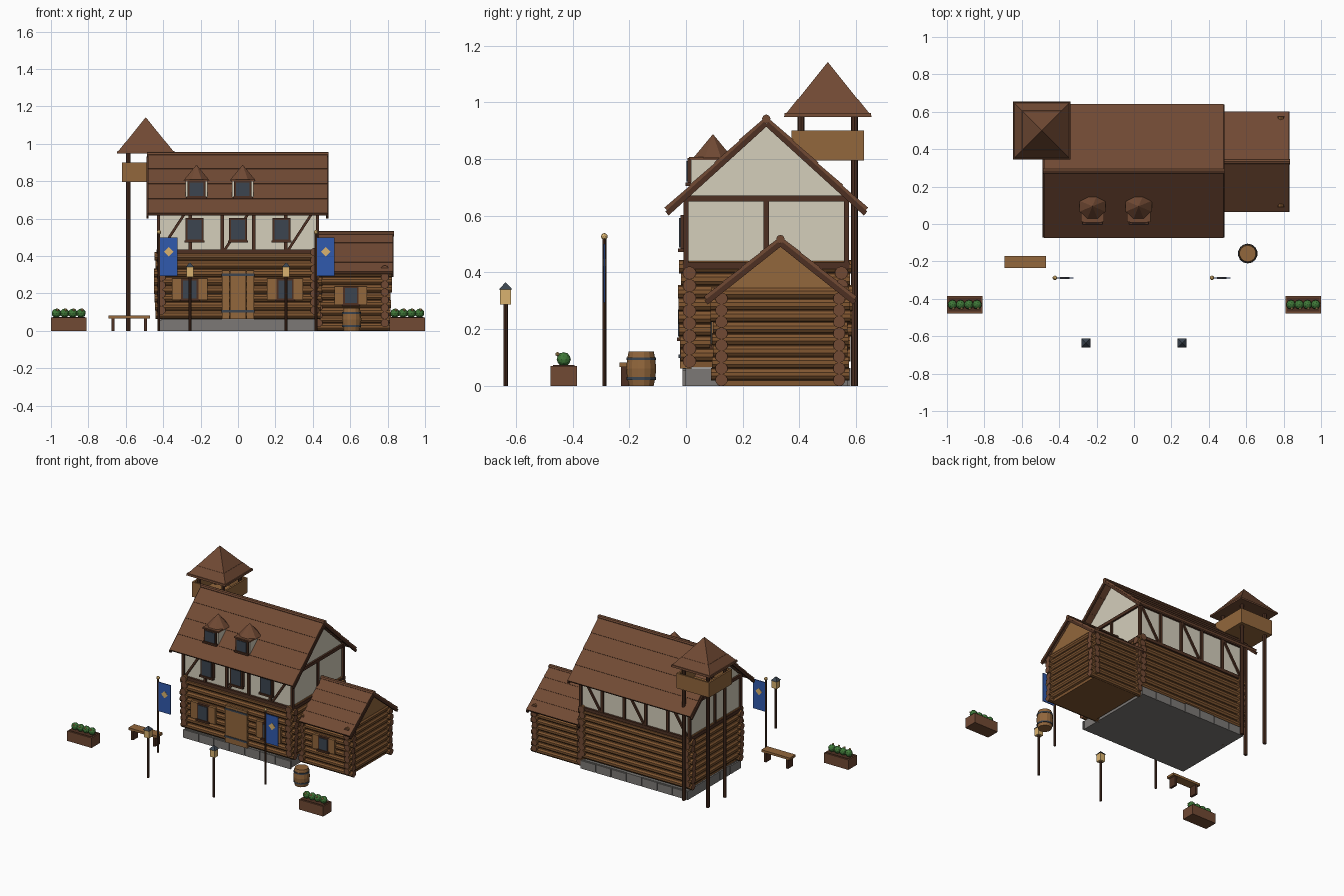
import bpy, bmesh, math, random
from mathutils import Vector, Matrix

random.seed(4)
if "Cube" in bpy.data.objects:
    bpy.data.objects.remove(bpy.data.objects["Cube"])

COLOURS = {
    "roof_brown": (0.165, 0.068, 0.034), "dark_timber": (0.075, 0.030, 0.016),
    "log_wood": (0.215, 0.092, 0.030), "plank_wood": (0.29, 0.135, 0.045),
    "plaster": (0.66, 0.62, 0.50), "stone": (0.20, 0.19, 0.18),
    "slate": (0.045, 0.06, 0.08), "blue_cloth": (0.03, 0.10, 0.42),
    "gold": (0.70, 0.45, 0.16), "leaf_green": (0.05, 0.19, 0.04)}
MATS = {}
for key, rgb in COLOURS.items():
    m = bpy.data.materials.new(key)
    m.use_nodes = True
    m.diffuse_color = (*rgb, 1)
    bsdf = m.node_tree.nodes["Principled BSDF"]
    bsdf.inputs["Base Color"].default_value = (*rgb, 1)
    bsdf.inputs["Roughness"].default_value = 0.85
    MATS[key] = m


class Part:
    """Collects primitives into one named object."""
    def __init__(self, name):
        self.name, self.bm, self.used = name, bmesh.new(), []

    def paint(self, faces, mat):
        if mat not in self.used:
            self.used.append(mat)
        for f in faces:
            f.material_index = self.used.index(mat)

    def faces_of(self, verts):
        return {f for v in verts for f in v.link_faces}

    def box(self, mat, x, y, z, rot=None):
        """Box from (low, high) ranges, optionally turned about its centre."""
        lo, hi = Vector((x[0], y[0], z[0])), Vector((x[1], y[1], z[1]))
        mtx = Matrix.Translation((lo + hi) / 2) @ (rot or Matrix()) @ Matrix.Diagonal((*(hi - lo), 1))
        v = bmesh.ops.create_cube(self.bm, size=1, matrix=mtx)["verts"]
        self.paint(self.faces_of(v), mat)

    def rod(self, mat, a, b, r, n=10, r2=None, cap=None, turn=0):
        """Cylinder or cone from a to b; end caps may have their own colour."""
        a, b = Vector(a), Vector(b)
        q = (b - a).to_track_quat('Z', 'Y').to_matrix().to_4x4()
        mtx = Matrix.Translation((a + b) / 2) @ q @ Matrix.Rotation(turn, 4, 'Z')
        v = bmesh.ops.create_cone(self.bm, cap_ends=True, segments=n, radius1=r,
                                  radius2=r if r2 is None else r2, depth=(b - a).length, matrix=mtx)["verts"]
        faces = self.faces_of(v)
        self.paint(faces, mat)
        if cap:
            self.paint([f for f in faces if len(f.verts) > 4], cap)

    def pyramid(self, mat, x, y, z0, z1, half, top=0):
        k = math.sqrt(2)
        self.rod(mat, (x, y, z0), (x, y, z1), half * k, 4, top * k, turn=math.pi / 4)

    def ball(self, mat, c, r, sub=1):
        v = bmesh.ops.create_icosphere(self.bm, subdivisions=sub, radius=r, matrix=Matrix.Translation(c))["verts"]
        self.paint(self.faces_of(v), mat)

    def prism(self, mat, pts, x0, x1):
        """Extrude a (y, z) outline along x."""
        f = self.bm.faces.new([self.bm.verts.new((x0, y, z)) for y, z in pts])
        new = bmesh.ops.extrude_face_region(self.bm, geom=[f])["geom"]
        v = [g for g in new if isinstance(g, bmesh.types.BMVert)]
        bmesh.ops.translate(self.bm, verts=v, vec=(x1 - x0, 0, 0))
        self.paint(self.faces_of(v) | {f}, mat)

    def done(self):
        bmesh.ops.recalc_face_normals(self.bm, faces=self.bm.faces)
        me = bpy.data.meshes.new(self.name)
        self.bm.to_mesh(me)
        self.bm.free()
        for key in self.used:
            me.materials.append(MATS[key])
        ob = bpy.data.objects.new(self.name, me)
        bpy.context.collection.objects.link(ob)
        return ob


def log_walls(name, x, y, z0, rows, step, out):
    """Interlocking log walls around a solid core."""
    p, r = Part(name), step * 0.53
    p.box("log_wood", x, y, (z0 - step / 2, z0 + (rows - 0.5) * step))
    for i in range(rows):
        z, e = z0 + i * step, out + random.uniform(-0.006, 0.006)
        for yy in y:
            p.rod("log_wood", (x[0] - e, yy, z), (x[1] + e, yy, z), r, cap="roof_brown")
        for xx in x:
            p.rod("log_wood", (xx, y[0] - e, z + step / 2), (xx, y[1] + e, z + step / 2), r, cap="roof_brown")
    p.done()


def gable_roof(name, x, yc, ridge, half, drop, courses):
    """Overlapping board courses, barge boards and a round ridge."""
    p, a, length = Part(name), math.atan2(drop, half), math.hypot(half, drop)
    for s in (-1, 1):
        for i in range(courses):
            t = (i + 0.5) / courses
            c, w = (yc + s * half * t, ridge - drop * t), length / courses * 0.53
            rot = Matrix.Rotation(-s * (a - 0.03), 4, 'X')
            p.box("roof_brown", x, (c[0] - w, c[0] + w), (c[1] - 0.008, c[1] + 0.008), rot)
        c = (yc + s * half / 2, ridge - drop / 2 - 0.016)
        rot = Matrix.Rotation(-s * a, 4, 'X')
        for xx in x:
            p.box("dark_timber", (xx - 0.008, xx + 0.004), (c[0] - length / 2, c[0] + length / 2),
                  (c[1] - 0.009, c[1] + 0.009), rot)
    p.rod("roof_brown", (x[0] - 0.005, yc, ridge), (x[1] + 0.005, yc, ridge), 0.015, 8)
    p.done()


def window(name, x, y, z, w, h, shutter=0):
    """Framed window facing the front."""
    p = Part(name)
    p.box("dark_timber", (x - w, x + w), (y - 0.012, y + 0.03), (z - h, z + h))
    p.box("slate", (x - w + 0.01, x + w - 0.01), (y - 0.016, y), (z - h + 0.01, z + h - 0.01))
    p.box("dark_timber", (x - w - 0.006, x + w + 0.006), (y - 0.02, y), (z - h - 0.006, z - h + 0.006))
    for s in (-1, 1) if shutter else ():
        c = x + s * (w + shutter / 2)
        p.box("plank_wood", (c - shutter / 2, c + shutter / 2), (y - 0.012, y + 0.02), (z - h, z + h))
    p.done()


# Stone footing with uneven blocks
p = Part("stone_footing")
p.box("stone", (-0.41, 0.41), (-0.004, 0.572), (0, 0.062))
for k in range(7):
    x = -0.42 + k * 0.12
    for yy in (-0.012, 0.568):
        p.box("stone", (x + 0.002, x + 0.118), (yy, yy + 0.012), (0, random.uniform(0.055, 0.066)))
for k in range(5):
    y = -0.012 + k * 0.1184
    p.box("stone", (-0.42, -0.408), (y, y + 0.115), (0, random.uniform(0.055, 0.066)))
p.done()

# Log storeys
log_walls("main_log_walls", (-0.41, 0.41), (0.012, 0.548), 0.087, 8, 0.0445, 0.035)
log_walls("annex_log_walls", (0.43, 0.785), (0.125, 0.54), 0.021, 8, 0.041, 0.034)

# Plastered upper storey and gables
p = Part("plaster_storey")
p.prism("plaster", [(0.004, 0.42), (0.562, 0.42), (0.562, 0.67), (0.283, 0.92), (0.004, 0.67)], -0.42, 0.42)
p.done()
p = Part("annex_gable")
p.prism("plank_wood", [(0.1, 0.325), (0.566, 0.325), (0.333, 0.51)], 0.43, 0.798)
p.done()

# Timber framing
p = Part("timber_frame")
for z in (0.424, 0.661):
    for y in (0.0, 0.566):
        p.box("dark_timber", (-0.435, 0.435), (y - 0.011, y + 0.011), (z - 0.011, z + 0.011))
    for x in (-0.422, 0.422):
        p.box("dark_timber", (x - 0.011, x + 0.011), (-0.01, 0.576), (z - 0.011, z + 0.011))
for y in (0.0, 0.566):
    for k in range(6):
        x = -0.425 + k * 0.17
        p.box("dark_timber", (x - 0.009, x + 0.009), (y - 0.009, y + 0.009), (0.42, 0.665))
    for x in (-0.34, 0, 0.34):
        p.box("dark_timber", (x - 0.007, x + 0.007), (y - 0.007, y + 0.007), (0.412, 0.672),
              Matrix.Rotation(math.radians(33), 4, 'Y'))
for x in (-0.422, 0.422):
    p.box("dark_timber", (x - 0.009, x + 0.009), (0.274, 0.292), (0.42, 0.665))
p.done()

gable_roof("main_roof", (-0.482, 0.479), 0.283, 0.942, 0.35, 0.318, 4)
gable_roof("annex_roof", (0.425, 0.828), 0.333, 0.518, 0.262, 0.208, 4)

# Front door with iron straps
p = Part("front_door")
for k in range(4):
    x = -0.087 + k * 0.0435
    p.box("plank_wood", (x + 0.001, x + 0.0425), (-0.022, 0.02), (0.062, 0.322))
for z in (0.105, 0.3):
    p.box("slate", (-0.087, 0.087), (-0.026, -0.018), (z - 0.006, z + 0.006))
p.done()

# Windows
for side, x in (("right", -0.258), ("left", 0.252)):
    window("ground_window_" + side, x, -0.012, 0.222, 0.046, 0.058, 0.05)
for side, x in (("right", -0.232), ("middle", 0), ("left", 0.232)):
    window("upper_window_" + side, x, -0.008, 0.54, 0.048, 0.062)
window("annex_window", 0.603, 0.102, 0.188, 0.042, 0.05, 0.045)

# Dormers
for side, x in (("right", -0.222), ("left", 0.025)):
    p = Part("dormer_" + side)
    p.box("plaster", (x - 0.058, x + 0.058), (0.018, 0.15), (0.695, 0.805))
    p.rod("roof_brown", (x, 0.095, 0.803), (x, 0.095, 0.888), 0.076, 8, 0, turn=math.pi / 8)
    p.box("roof_brown", (x - 0.062, x + 0.062), (0.01, 0.15), (0.797, 0.808))
    p.done()
    window("dormer_window_" + side, x, 0.018, 0.757, 0.047, 0.046)

# Watchtower
TX, TY = -0.493, 0.5
p = Part("watchtower")
for sx in (-1, 1):
    for sy in (-1, 1):
        x, y = TX + sx * 0.094, TY + sy * 0.094
        p.rod("dark_timber", (x, y, 0), (x, y, 0.96), 0.0125, 8)
p.box("plank_wood", (TX - 0.126, TX + 0.126), (TY - 0.126, TY + 0.126), (0.795, 0.81))
for s in (-1, 1):
    x, y = TX + s * 0.122, TY + s * 0.122
    p.box("plank_wood", (x - 0.006, x + 0.006), (TY - 0.128, TY + 0.128), (0.795, 0.9))
    p.box("plank_wood", (TX - 0.116, TX + 0.116), (y - 0.006, y + 0.006), (0.795, 0.9))
p.pyramid("roof_brown", TX, TY, 0.949, 0.962, 0.154, 0.152)
p.pyramid("roof_brown", TX, TY, 0.962, 1.012, 0.146, 0.106)
p.pyramid("roof_brown", TX, TY, 1.006, 1.142, 0.109)
p.done()

# Lamp posts, banners and planters
for side, s in (("right", -1), ("left", 1)):
    p, x, y = Part("lamp_post_" + side), s * 0.257, -0.636
    p.rod("dark_timber", (x, y, 0), (x, y, 0.29), 0.008, 8)
    p.box("gold", (x - 0.019, x + 0.019), (y - 0.019, y + 0.019), (0.288, 0.342))
    p.pyramid("slate", x, y, 0.34, 0.366, 0.024)
    p.done()

    p, x, y = Part("banner_" + side), -0.003 + s * 0.42, -0.288
    p.rod("dark_timber", (x, y, 0), (x, y, 0.52), 0.007, 8)
    p.ball("gold", (x, y, 0.527), 0.012, 2)
    p.box("blue_cloth", (x + 0.006, x + 0.1), (y - 0.003, y + 0.003), (0.294, 0.5))
    p.box("gold", (x + 0.035, x + 0.071), (y - 0.0048, y + 0.0048), (0.405, 0.441), Matrix.Rotation(math.pi / 4, 4, 'Y'))
    p.done()

    p, x, y = Part("planter_" + side), s * 0.905, -0.431
    p.box("roof_brown", (x - 0.095, x + 0.095), (y - 0.047, y + 0.047), (0, 0.07))
    p.box("dark_timber", (x - 0.086, x + 0.086), (y - 0.038, y + 0.038), (0.068, 0.073))
    for k in range(4):
        cx = x - 0.066 + k * 0.044
        p.ball("leaf_green", (cx, y, 0.094), 0.025, 2)
        p.ball("gold", (cx + 0.006, y - 0.022, 0.112), 0.008)
    p.done()

# Bench
p = Part("bench")
p.box("plank_wood", (-0.692, -0.47), (-0.235, -0.17), (0.067, 0.083))
for x in (-0.667, -0.495):
    p.box("dark_timber", (x - 0.008, x + 0.008), (-0.23, -0.175), (0, 0.068))
p.done()

# Barrel with hoops
p, x, y = Part("barrel"), 0.608, -0.158
levels = [(0, 0.044), (0.03, 0.05), (0.061, 0.053), (0.092, 0.05), (0.122, 0.044)]
for (z0, r0), (z1, r1) in zip(levels, levels[1:]):
    p.rod("plank_wood", (x, y, z0), (x, y, z1), r0, 14, r1)
for z in (0.026, 0.096):
    p.rod("slate", (x, y, z - 0.005), (x, y, z + 0.005), 0.052, 14)
p.done()
